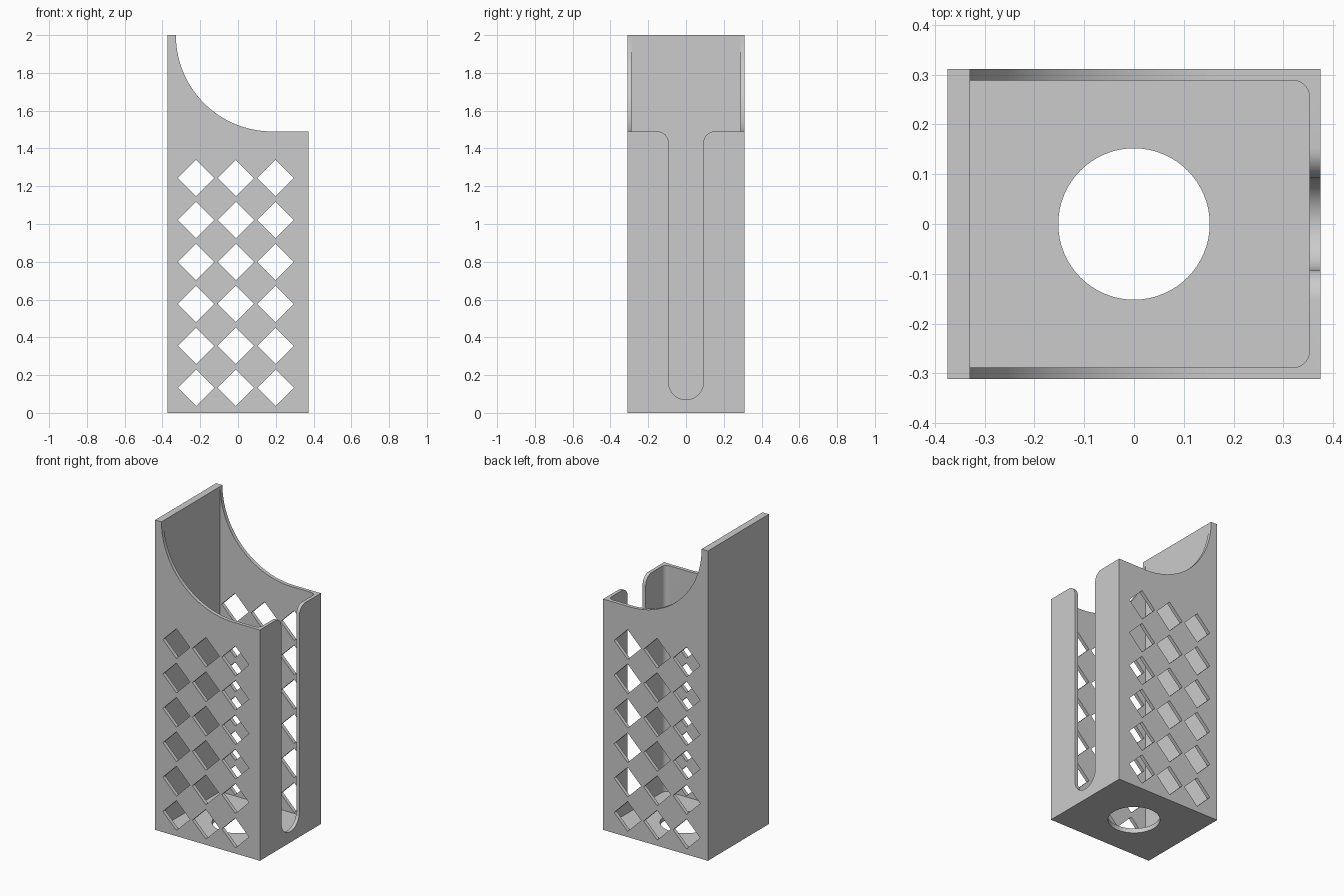
import bpy, bmesh, math

if "Cube" in bpy.data.objects:
    bpy.data.objects.remove(bpy.data.objects["Cube"])

# Overall dimensions
HX, HY, TOP, RIM = 0.374, 0.311, 2.0, 1.49
IN_L, IN_R, IN_Y, FLOOR = -0.329, 0.352, 0.288, 0.03


def arc(cx, cy, r, a0, a1, n):
    """Points on an arc, angles in degrees."""
    return [(cx + r * math.cos(math.radians(a0 + (a1 - a0) * i / n)),
             cy + r * math.sin(math.radians(a0 + (a1 - a0) * i / n)))
            for i in range(n + 1)]


def prisms(name, profiles, axis, lo, hi):
    """Extrude closed 2D profiles along an axis into one object."""
    place = {'X': lambda a, b, t: (t, a, b),
             'Y': lambda a, b, t: (a, t, b),
             'Z': lambda a, b, t: (a, b, t)}[axis]
    bm = bmesh.new()
    for pts in profiles:
        start = [bm.verts.new(place(a, b, lo)) for a, b in pts]
        end = [bm.verts.new(place(a, b, hi)) for a, b in pts]
        bm.faces.new(start)
        bm.faces.new(end[::-1])
        n = len(pts)
        for i in range(n):
            j = (i + 1) % n
            bm.faces.new((start[j], start[i], end[i], end[j]))
    bmesh.ops.recalc_face_normals(bm, faces=bm.faces)
    mesh = bpy.data.meshes.new(name)
    bm.to_mesh(mesh)
    bm.free()
    obj = bpy.data.objects.new(name, mesh)
    bpy.context.collection.objects.link(obj)
    return obj


# Holder body: side outline with the swept-down rim
R = TOP - RIM
outline = [(-HX, 0), (HX, 0), (HX, RIM)]
outline += arc(IN_L + R, TOP, R, 270, 180, 40)
outline += [(-HX, TOP)]
holder = prisms("holder", [outline], 'Y', -HY, HY)

# Inner cavity, rounded at the two slot-side corners
r = 0.032
cavity = [(IN_L, -IN_Y)]
cavity += arc(IN_R - r, -IN_Y + r, r, -90, 0, 10)
cavity += arc(IN_R - r, IN_Y - r, r, 0, 90, 10)
cavity += [(IN_L, IN_Y)]

# Diamond vents through both broad walls
d = 0.0965
diamonds = []
for i in range(3):
    for k in range(6):
        x, z = -0.222 + 0.2105 * i, 0.133 + 0.222 * k
        diamonds.append([(x - d, z), (x, z - d), (x + d, z), (x, z + d)])

# Tall slot with round foot and flared mouth
w, f = 0.092, 0.06
slot = arc(0, 0.07 + w, w, 180, 360, 28)
slot += arc(w + f, RIM - f, f, 180, 90, 10)
slot += [(w + f, RIM + 0.1), (-w - f, RIM + 0.1)]
slot += arc(-w - f, RIM - f, f, 90, 0, 10)

# Drain hole in the floor
drain = arc(0, 0, 0.152, 0, 360, 64)[:-1]

cutters = [prisms("cavity_cutter", [cavity], 'Z', FLOOR, TOP + 0.2),
           prisms("vent_cutter", diamonds, 'Y', -HY - 0.1, HY + 0.1),
           prisms("slot_cutter", [slot], 'X', 0.3, HX + 0.1),
           prisms("drain_cutter", [drain], 'Z', -0.1, FLOOR + 0.05)]

bpy.context.view_layer.objects.active = holder
holder.select_set(True)
for c in cutters:
    c.hide_render = True
    mod = holder.modifiers.new(c.name, 'BOOLEAN')
    mod.operation, mod.solver, mod.object = 'DIFFERENCE', 'EXACT', c
    bpy.ops.object.modifier_apply(modifier=mod.name)
    bpy.data.objects.remove(c)

# Single grey finish
grey = bpy.data.materials.new("grey")
grey.diffuse_color = (0.6, 0.6, 0.6, 1)
grey.use_nodes = True
grey.node_tree.nodes["Principled BSDF"].inputs["Base Color"].default_value = grey.diffuse_color
holder.data.materials.clear()
holder.data.materials.append(grey)
bpy.ops.object.shade_smooth_by_angle(angle=math.radians(30))
